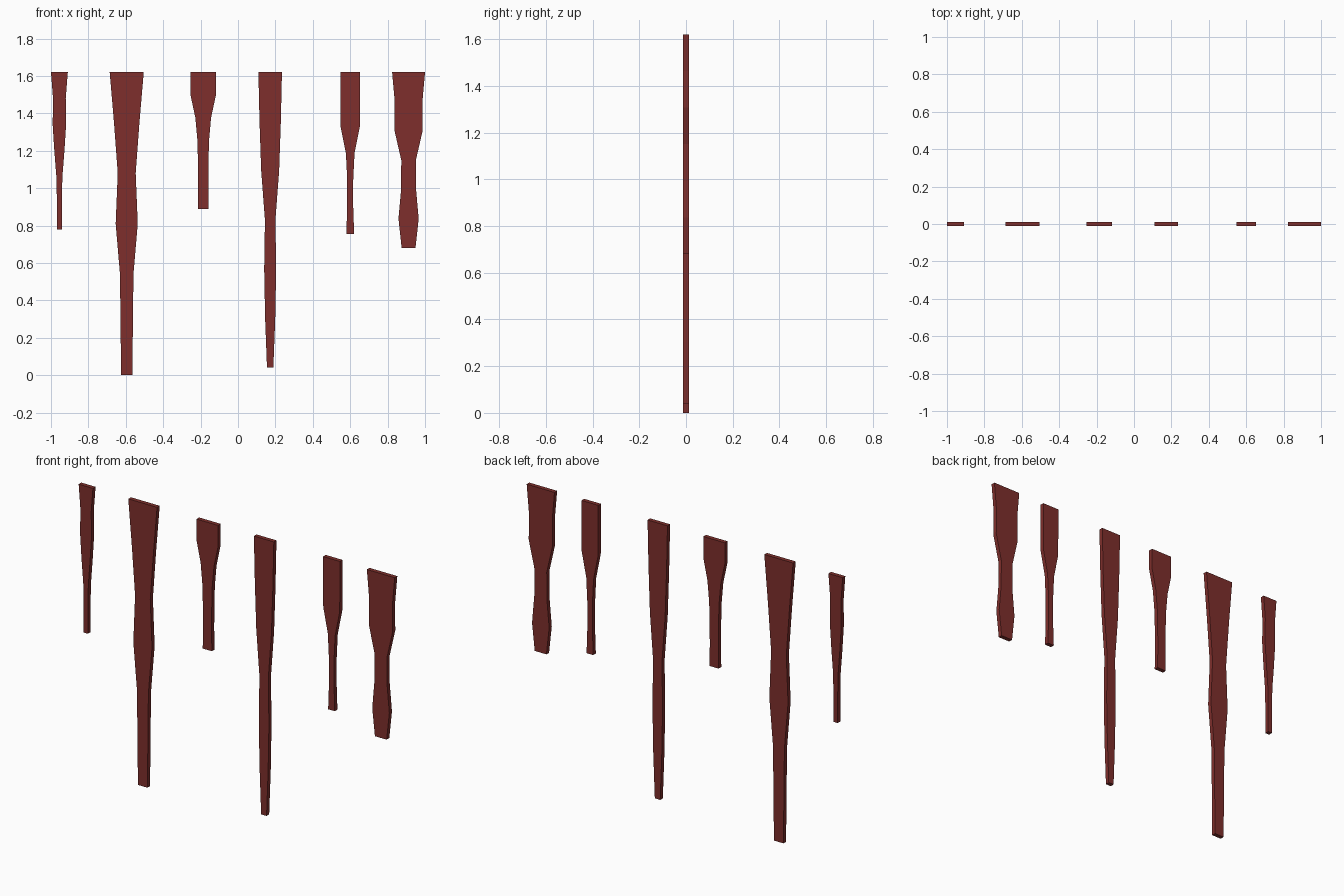
import bpy, bmesh

if "Cube" in bpy.data.objects:
    bpy.data.objects.remove(bpy.data.objects["Cube"])

TOP = 1.62      # shared height of all upper ends
HALF_T = 0.012  # half thickness

mat = bpy.data.materials.new("dark_red")
mat.diffuse_color = (0.21, 0.028, 0.025, 1)
mat.use_nodes = True
mat.node_tree.nodes["Principled BSDF"].inputs["Base Color"].default_value = mat.diffuse_color


def drip(name, cx, bottom, half_widths):
    """Flat strip with evenly spaced width stations from top to bottom."""
    bm = bmesh.new()
    n = len(half_widths) - 1
    rows = []
    for i, w in enumerate(half_widths):
        z = TOP + (bottom - TOP) * i / n
        rows.append([bm.verts.new((cx + sx * w, sy * HALF_T, z))
                     for sx, sy in ((-1, -1), (1, -1), (1, 1), (-1, 1))])
    for a, b in zip(rows, rows[1:]):
        for k in range(4):
            j = (k + 1) % 4
            bm.faces.new((a[k], b[k], b[j], a[j]))
    bm.faces.new(rows[0])
    bm.faces.new(rows[-1][::-1])
    bmesh.ops.recalc_face_normals(bm, faces=bm.faces)
    mesh = bpy.data.meshes.new(name)
    bm.to_mesh(mesh)
    bm.free()
    mesh.materials.append(mat)
    bpy.context.collection.objects.link(bpy.data.objects.new(name, mesh))


# Hanging drips, left to right: centre x, bottom z, half widths from the top
drips = [
    (-0.955, 0.78, (.045, .034, .036, .027, .016, .013, .013)),
    (-0.595, 0.00, (.091, .068, .048, .059, .036, .033, .030)),
    (-0.186, 0.89, (.068, .068, .042, .031, .028, .027, .029)),
    (0.172, 0.04, (.063, .057, .048, .028, .032, .027, .017)),
    (0.600, 0.755, (.053, .053, .052, .023, .016, .016, .021)),
    (0.912, 0.68, (.088, .074, .075, .039, .040, .054, .037)),
]
for i, d in enumerate(drips, 1):
    drip(f"drip_{i}", *d)
